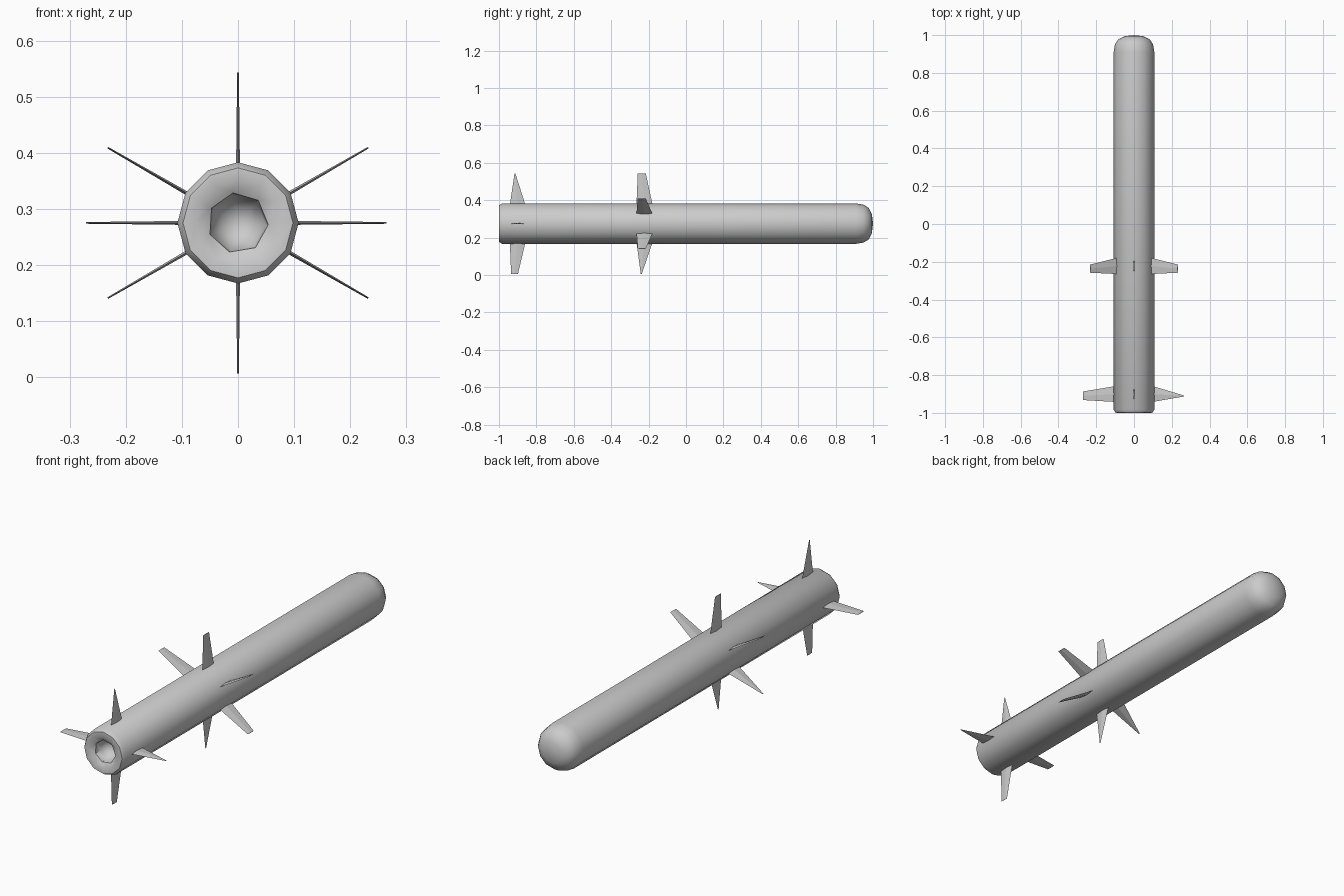
import bpy, bmesh, math
from mathutils import Vector

if "Cube" in bpy.data.objects:
    bpy.data.objects.remove(bpy.data.objects["Cube"])

ZC = 0.275  # height of the body axis


def ring(bm, n, r, y, phase=0.0):
    return [bm.verts.new((r * math.cos(phase + 2 * math.pi * i / n), y,
                          ZC + r * math.sin(phase + 2 * math.pi * i / n)))
            for i in range(n)]


def skin(bm, a, b):
    n = len(a)
    for i in range(n):
        j = (i + 1) % n
        bm.faces.new((a[i], a[j], b[j], b[i]))


def cap(bm, a, y):
    tip = bm.verts.new((0, y, ZC))
    for i in range(len(a)):
        bm.faces.new((a[i], a[(i + 1) % len(a)], tip))


def loop_edges(bm, a):
    return [bm.edges.get((a[i], a[(i + 1) % len(a)])) for i in range(len(a))]


def finish(bm, name, angle=None):
    bmesh.ops.recalc_face_normals(bm, faces=bm.faces[:])
    me = bpy.data.meshes.new(name)
    bm.to_mesh(me)
    bm.free()
    ob = bpy.data.objects.new(name, me)
    bpy.context.collection.objects.link(ob)
    if angle:
        bpy.ops.object.select_all(action='DESELECT')
        ob.select_set(True)
        bpy.context.view_layer.objects.active = ob
        bpy.ops.object.shade_smooth_by_angle(angle=math.radians(angle))
    return ob


# Body: twelve-sided tube, rounded nose at +y, seven-sided exhaust recess at -y
bm = bmesh.new()
profile = [(0.075, -1.0), (0.098, -0.999), (0.108, -0.983), (0.108, 0.91),
           (0.101, 0.95), (0.084, 0.977), (0.05, 0.994)]
rings = [ring(bm, 12, r, y) for r, y in profile]
for a, b in zip(rings, rings[1:]):
    skin(bm, a, b)
cap(bm, rings[-1], 1.0)
cavity = [ring(bm, 7, r, y, math.radians(48))
          for r, y in [(0.054, -0.985), (0.05, -0.95), (0.03, -0.92)]]
for a, b in zip(cavity, cavity[1:]):
    skin(bm, a, b)
cap(bm, cavity[-1], -0.912)
bmesh.ops.bridge_loops(bm, edges=loop_edges(bm, rings[0]) + loop_edges(bm, cavity[0]))
finish(bm, "body", 50)


# Fins: thin tapered blades with a diamond section
def fin(name, angle, reach, root, tip):
    a = math.radians(angle)
    out = Vector((math.cos(a), 0, math.sin(a)))
    side = Vector((-math.sin(a), 0, math.cos(a)))
    bm = bmesh.new()
    loops = []
    for r, (y0, y1), t in ((0.098, root, 0.0035), (reach, tip, 0.0015)):
        base = Vector((0, 0, ZC)) + out * r
        mid = (y0 + y1) / 2
        loops.append([bm.verts.new(base + Vector((0, y, 0)) + side * s)
                      for y, s in ((y0, 0), (mid, t), (y1, 0), (mid, -t))])
    skin(bm, *loops)
    for l in loops:
        bm.faces.new(l)
    finish(bm, name)


REAR, MID = (-0.942, -0.858), (-0.265, -0.178)
fin("rear_fin_top", 90, 0.268, REAR, (-0.917, -0.912))
fin("rear_fin_left", 180, 0.271, REAR, (-0.932, -0.887))
fin("rear_fin_bottom", 270, 0.268, REAR, (-0.935, -0.898))
fin("rear_fin_right", 0, 0.265, REAR, (-0.913, -0.908))

blunt, pointed = (-0.258, -0.215), (-0.242, -0.236)
for angle in range(30, 360, 60):
    fin(f"middle_fin_{angle}", angle, 0.268, MID,
        pointed if angle in (210, 270) else blunt)
